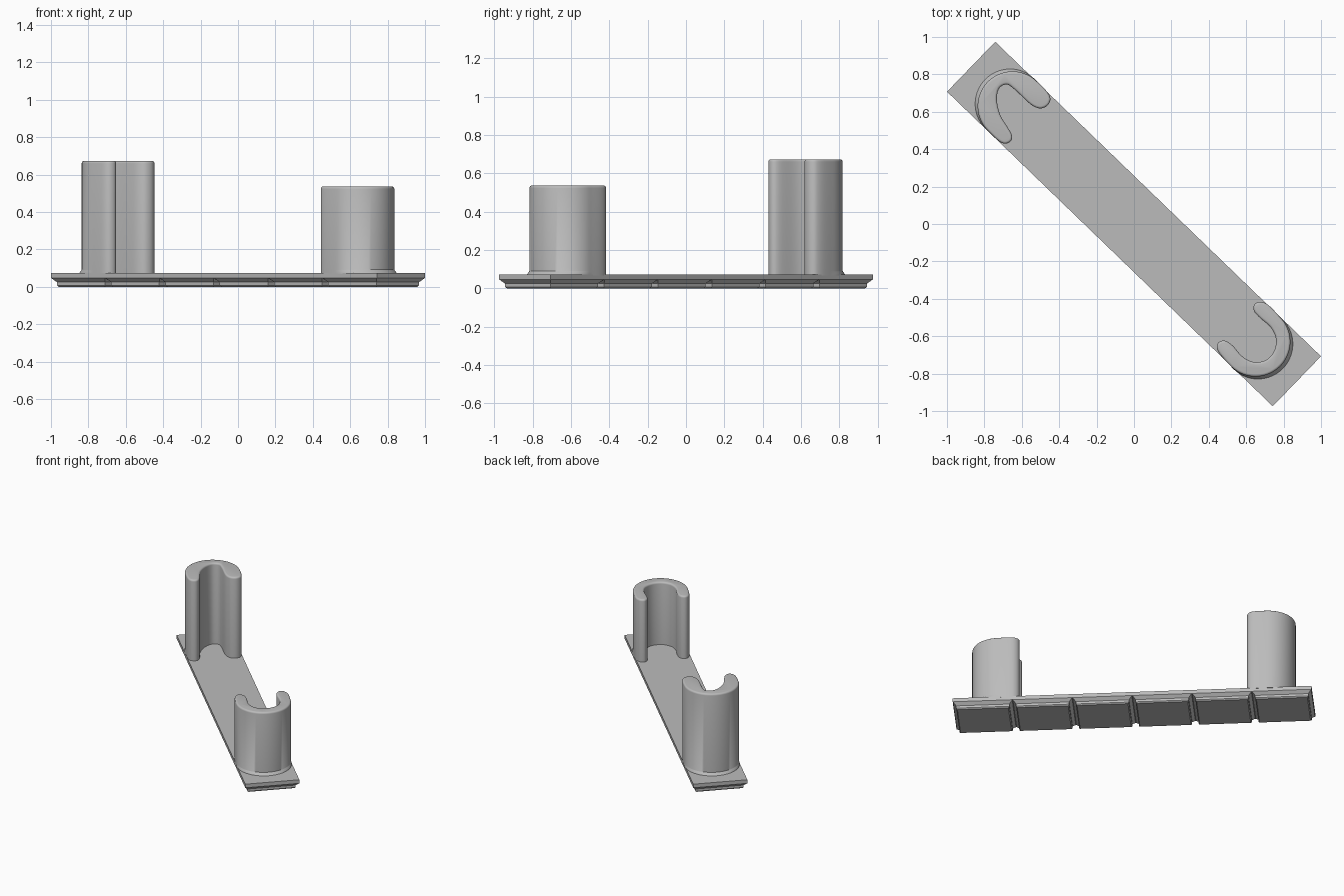
import bpy, bmesh, math
from mathutils import Vector

if "Cube" in bpy.data.objects:
    bpy.data.objects.remove(bpy.data.objects["Cube"])

ANGLE = math.radians(-44)          # the whole strip lies diagonally
U = Vector((math.cos(ANGLE), math.sin(ANGLE)))   # along the strip
V = Vector((-U.y, U.x))                          # across the strip
LENGTH, WIDTH, TOP, FOOT_TOP = 2.421, 0.371, 0.073, 0.046
CELLS = 6

grey = bpy.data.materials.new("grey plastic")
grey.diffuse_color = (0.5, 0.5, 0.5, 1)
grey.use_nodes = True
grey.node_tree.nodes["Principled BSDF"].inputs["Base Color"].default_value = grey.diffuse_color


def loft(name, rings, smooth=None):
    """Skin equal-length rings of 3D points and cap both ends."""
    bm = bmesh.new()
    loops = [[bm.verts.new(p) for p in ring] for ring in rings]
    n = len(loops[0])
    for a, b in zip(loops, loops[1:]):
        for i in range(n):
            j = (i + 1) % n
            bm.faces.new((a[i], a[j], b[j], b[i]))
    bm.faces.new(loops[0][::-1])
    bm.faces.new(loops[-1])
    bmesh.ops.recalc_face_normals(bm, faces=bm.faces)
    mesh = bpy.data.meshes.new(name)
    bm.to_mesh(mesh)
    bm.free()
    mesh.materials.append(grey)
    obj = bpy.data.objects.new(name, mesh)
    bpy.context.collection.objects.link(obj)
    if smooth:
        bpy.ops.object.select_all(action='DESELECT')
        obj.select_set(True)
        bpy.context.view_layer.objects.active = obj
        bpy.ops.object.shade_smooth_by_angle(angle=math.radians(smooth))
    return obj


def rect(centre_u, length, width, z):
    return [(*(U * (centre_u + su * length / 2) + V * sv * width / 2), z)
            for su, sv in ((-1, -1), (1, -1), (1, 1), (-1, 1))]


# Flat strip
loft("base_plate", [rect(0, LENGTH, WIDTH, z) for z in (FOOT_TOP, TOP)])

# Row of stepped feet underneath
cell = LENGTH / CELLS
for i in range(CELLS):
    cu = (i - (CELLS - 1) / 2) * cell
    steps = ((0.028, 0), (0.0206, 0.0077), (0.0206, 0.025), (0.0, FOOT_TOP))
    loft(f"foot_{i + 1}", [rect(cu, cell - 0.004 - 2 * d, WIDTH - 2 * d, z)
                           for d, z in steps])


def spline(p0, p1, p2, p3, steps=6):
    """Centripetal curve from p1 to p2."""
    t = [0.0]
    for a, b in ((p0, p1), (p1, p2), (p2, p3)):
        t.append(t[-1] + math.sqrt((b - a).length))

    def mix(a, b, ta, tb, s):
        return a + (b - a) * ((s - ta) / (tb - ta))
    out = []
    for k in range(steps):
        s = t[1] + (t[2] - t[1]) * k / steps
        a1 = mix(p0, p1, t[0], t[1], s)
        a2 = mix(p1, p2, t[1], t[2], s)
        a3 = mix(p2, p3, t[2], t[3], s)
        b1 = mix(a1, a2, t[0], t[2], s)
        b2 = mix(a2, a3, t[1], t[3], s)
        out.append(mix(b1, b2, t[1], t[2], s))
    return out


def holder(name, centre, start, height, inner):
    """Upright hook: half-round back, free-form mouth, rounded rim, flared root."""
    c, r, n = Vector(centre), 0.186, 40
    arc = [c + r * Vector((math.cos(a), math.sin(a))) for a in
           (math.radians(start + 180 * k / n) for k in range(n + 1))]
    ctrl = [arc[-4], arc[-1]] + [Vector(p) for p in inner] + [arc[0], arc[3]]
    outline = arc[:-1]
    for k in range(len(ctrl) - 3):
        outline += spline(*ctrl[k:k + 4])
    m = len(outline)
    normals = []
    for i in range(m):
        d = (outline[(i + 1) % m] - outline[i - 1]).normalized()
        normals.append(Vector((d.y, -d.x)))
    away = U if c.dot(U) > 0 else -U
    # the root flares only on the half-round back
    flare = [max(0, nr.dot(away)) if i < n else 0 for i, nr in enumerate(normals)]

    def ring(z, offset=0, root=0):
        return [(*(p + nr * (offset + root * f)), z)
                for p, nr, f in zip(outline, normals, flare)]

    rings = [ring(TOP - 0.005, 0, 0.018)]
    quarter = [math.radians(a) for a in (0, 22.5, 45, 67.5, 90)]
    for a in quarter:
        rings.append(ring(TOP + 0.018 * math.sin(a), 0, 0.018 * (1 - math.cos(math.pi / 2 - a))
                          if a == 0 else 0.018 * (1 - math.sin(a))))
    e = 0.013
    for a in quarter:
        rings.append(ring(height - e + e * math.sin(a), -e * (1 - math.cos(a))))
    loft(name, rings, 40)


holder("tall_holder", (-0.65, 0.63), 46, 0.673, [
    (-.711, .436), (-.684, .430), (-.658, .444), (-.652, .471), (-.717, .588),
    (-.733, .679), (-.717, .730), (-.679, .746), (-.642, .722), (-.540, .631),
    (-.497, .618), (-.460, .636), (-.447, .668), (-.460, .700)])

holder("short_holder", (0.65, -0.63), 226, 0.536, [
    (.706, -.425), (.668, -.417), (.642, -.433), (.642, -.465), (.668, -.497),
    (.733, -.556), (.759, -.615), (.749, -.679), (.706, -.727), (.642, -.738),
    (.583, -.711), (.524, -.647), (.481, -.623), (.449, -.636), (.444, -.668)])
